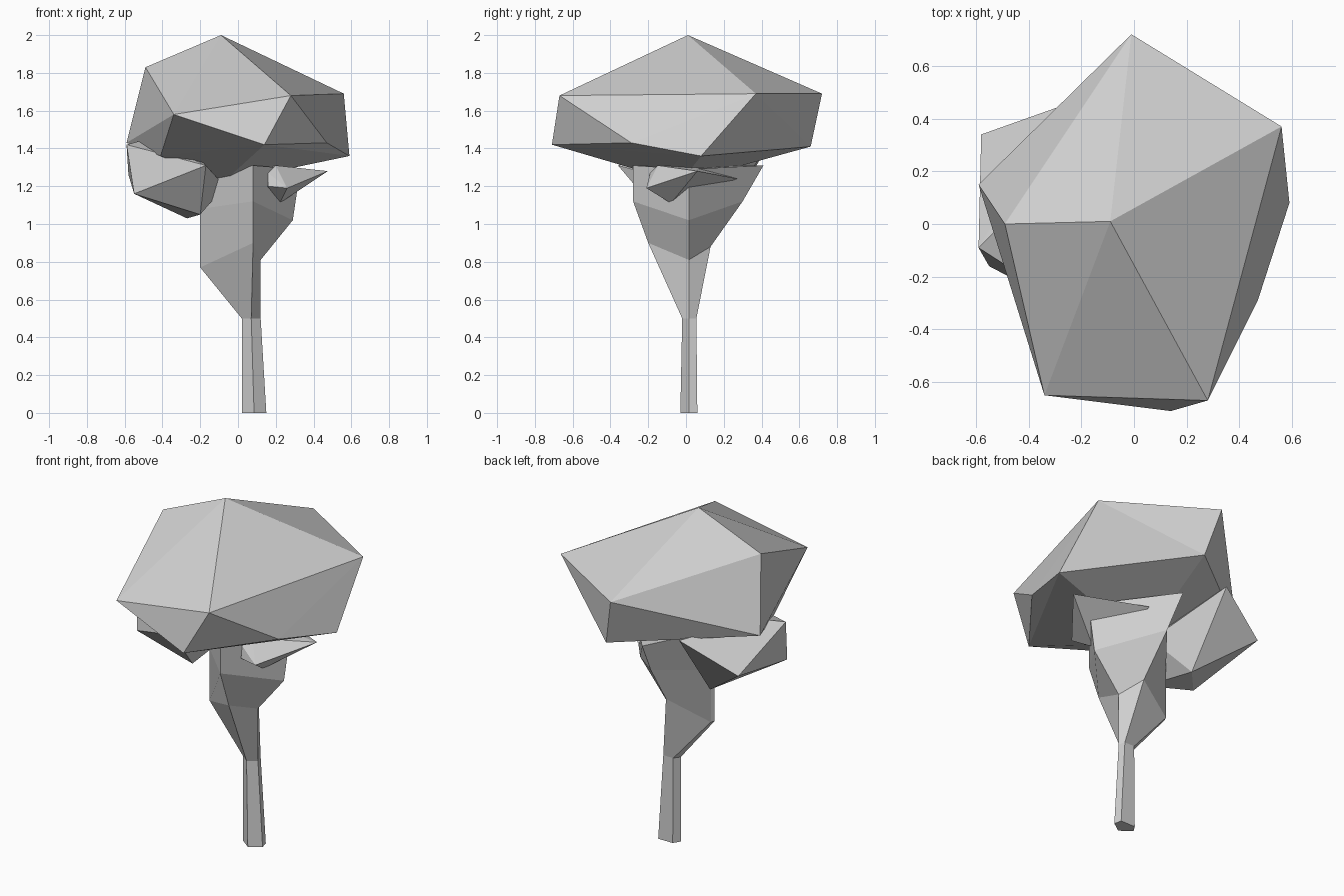
import bpy
import bmesh

# Remove the default object only
default_cube = bpy.data.objects.get("Cube")
if default_cube:
    bpy.data.objects.remove(default_cube, do_unlink=True)


def make_material(name, grey):
    """One flat colour, shown in the viewport and in a render."""
    material = bpy.data.materials.new(name)
    material.use_nodes = True
    colour = (grey, grey, grey, 1)
    material.diffuse_color = colour
    shader = material.node_tree.nodes["Principled BSDF"]
    shader.inputs["Base Color"].default_value = colour
    return material


light_grey = make_material("light grey", 0.64)


def finish_part(name, bm):
    """Turn a bmesh into a flat shaded object with outward normals."""
    bmesh.ops.recalc_face_normals(bm, faces=bm.faces)
    mesh = bpy.data.meshes.new(name)
    bm.to_mesh(mesh)
    bm.free()
    mesh.materials.append(light_grey)
    part = bpy.data.objects.new(name, mesh)
    bpy.context.scene.collection.objects.link(part)
    return part


def faceted_clump(name, corners):
    """A chiselled lump of foliage: the hull around a few corners."""
    bm = bmesh.new()
    verts = [bm.verts.new(corner) for corner in corners]
    hull = bmesh.ops.convex_hull(bm, input=verts)
    loose = set(hull["geom_interior"]) | set(hull["geom_unused"])
    loose = [item for item in loose if isinstance(item, bmesh.types.BMVert)]
    bmesh.ops.delete(bm, geom=loose, context="VERTS")
    return finish_part(name, bm)


def lofted_stem(name, rings):
    """Join rings of corners into a closed stem."""
    bm = bmesh.new()
    loops = [[bm.verts.new(corner) for corner in ring] for ring in rings]
    for lower, upper in zip(loops, loops[1:]):
        for i in range(len(lower)):
            j = (i + 1) % len(lower)
            bm.faces.new((lower[i], lower[j], upper[j], upper[i]))
    bm.faces.new(reversed(loops[0]))
    bm.faces.new(loops[-1])
    return finish_part(name, bm)


# Trunk: each ring runs front, right, back, back left, left and flares upward
lofted_stem("trunk", [
    [(.085, -.03, 0), (.15, .015, 0), (.14, .06, 0),
     (.045, .06, 0), (.02, .02, 0)],
    [(.07, -.02, .5), (.12, .015, .5), (.11, .055, .5),
     (.045, .055, .5), (.02, .02, .5)],
    [(.08, -.2, .9), (.12, .015, .81), (.04, .13, .88),
     (-.19, .04, .77), (-.2, .02, .77)],
    [(.08, -.28, 1.12), (.29, .015, 1.02), (.02, .3, 1.12),
     (-.19, .04, 1.08), (-.2, .02, 1.08)],
    [(.08, -.28, 1.31), (.33, .015, 1.29), (0, .41, 1.31),
     (-.19, .04, 1.31), (-.2, .02, 1.31)],
])

# Main canopy: peak, shoulder ring, rim ring and underside
peak = (-.09, .01, 2)
shoulder = [(-.01, .72, 1.69), (.56, .37, 1.69), (.28, -.67, 1.68),
            (-.34, -.65, 1.58), (-.49, 0, 1.83)]
rim = [(.06, .66, 1.41), (.59, .08, 1.36), (.47, -.29, 1.43),
       (.14, -.71, 1.42), (-.41, -.24, 1.36), (-.59, .15, 1.43)]
underside = (-.08, -.03, 1.22)
faceted_clump("canopy", [peak, *shoulder, *rim, underside])

# Large side clump, its inner corner sunk into the trunk
faceted_clump("large_side_clump", [
    (-.59, -.09, 1.42), (-.55, -.16, 1.16), (-.58, .34, 1.26),
    (-.27, .16, 1.03), (-.2, -.14, 1.05), (-.17, -.36, 1.31),
    (-.27, .45, 1.43), (-.07, .06, 1.2), (-.48, .02, 1.45),
])

# Small side clump, wrapped around the right of the trunk
faceted_clump("small_side_clump", [
    (.475, .06, 1.28), (.22, -.08, 1.11), (.26, -.21, 1.19),
    (.16, -.2, 1.2), (.16, -.19, 1.27), (.2, -.15, 1.31),
    (.12, .27, 1.24), (.1, .05, 1.14), (.15, .05, 1.31),
])
